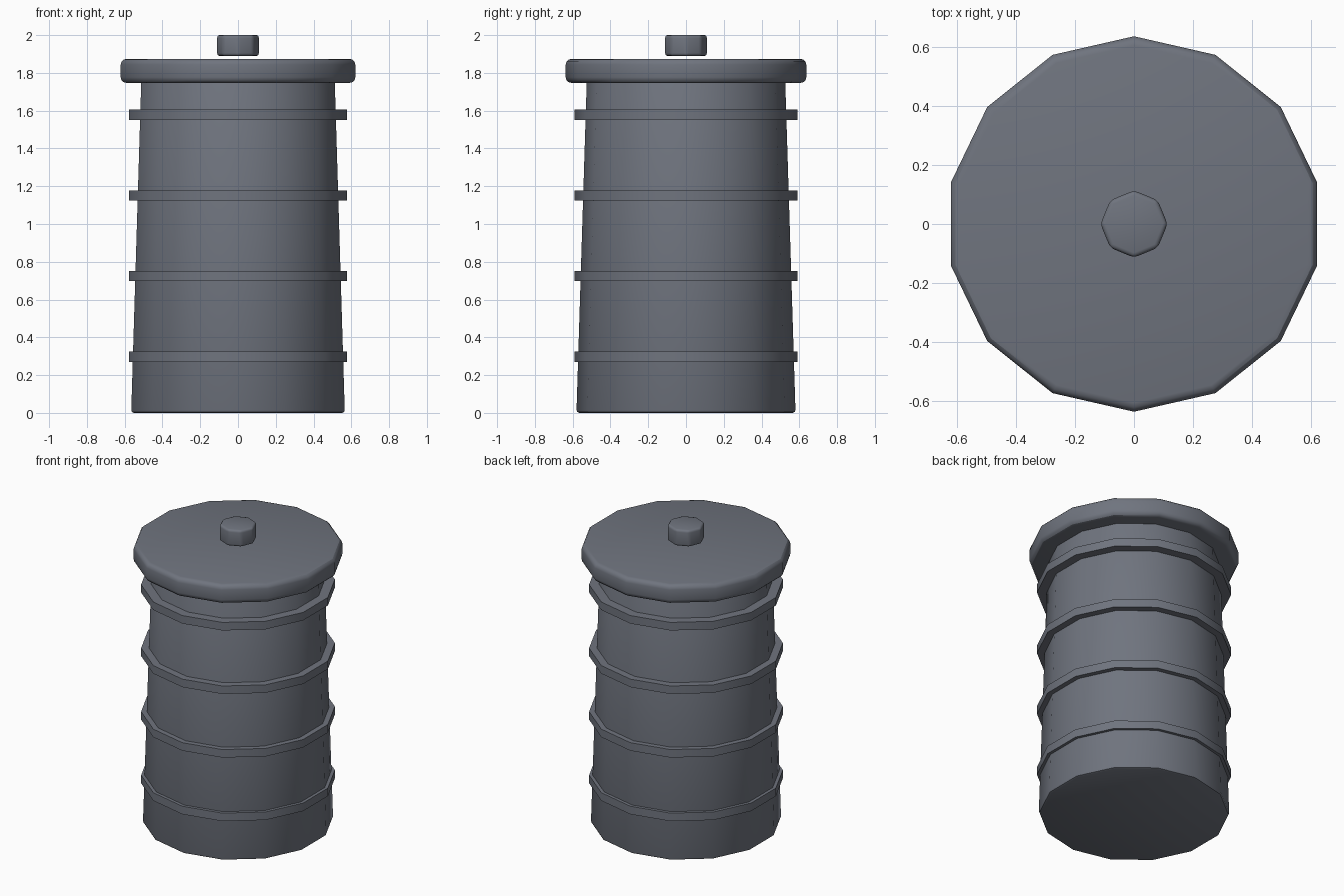
import bpy, math

if "Cube" in bpy.data.objects:
    bpy.data.objects.remove(bpy.data.objects["Cube"])

metal = bpy.data.materials.new("dark grey metal")
metal.diffuse_color = (0.16, 0.175, 0.21, 1)
metal.use_nodes = True
metal.node_tree.nodes["Principled BSDF"].inputs["Base Color"].default_value = metal.diffuse_color


def drum(name, sides, z0, z1, r0, r1, bevel=0.0, segments=3):
    """Tapered prism with a corner on +y, optionally with rounded edges."""
    bpy.ops.mesh.primitive_cone_add(vertices=sides, radius1=r0, radius2=r1,
                                    depth=z1 - z0, location=(0, 0, (z0 + z1) / 2))
    ob = bpy.context.object
    ob.name = name
    ob.data.materials.append(metal)
    if bevel:
        mod = ob.modifiers.new("rounded_edges", 'BEVEL')
        mod.width = bevel
        mod.segments = segments
        mod.limit_method = 'ANGLE'
        mod.angle_limit = math.radians(30)
        bpy.ops.object.modifier_apply(modifier=mod.name)
    bpy.ops.object.shade_smooth_by_angle(angle=math.radians(30))
    return ob


# tapered body
drum("can_body", 14, 0, 1.77, 0.58, 0.525, 0.015, 2)

# raised hoops
for i in range(4):
    z = 0.297 + i * 0.427
    drum(f"hoop_{i + 1}", 14, z - 0.027, z + 0.027, 0.591, 0.591)

# lid and its knob
drum("lid", 14, 1.747, 1.874, 0.637, 0.637, 0.03)
drum("lid_knob", 8, 1.89, 2.0, 0.114, 0.114, 0.015)
